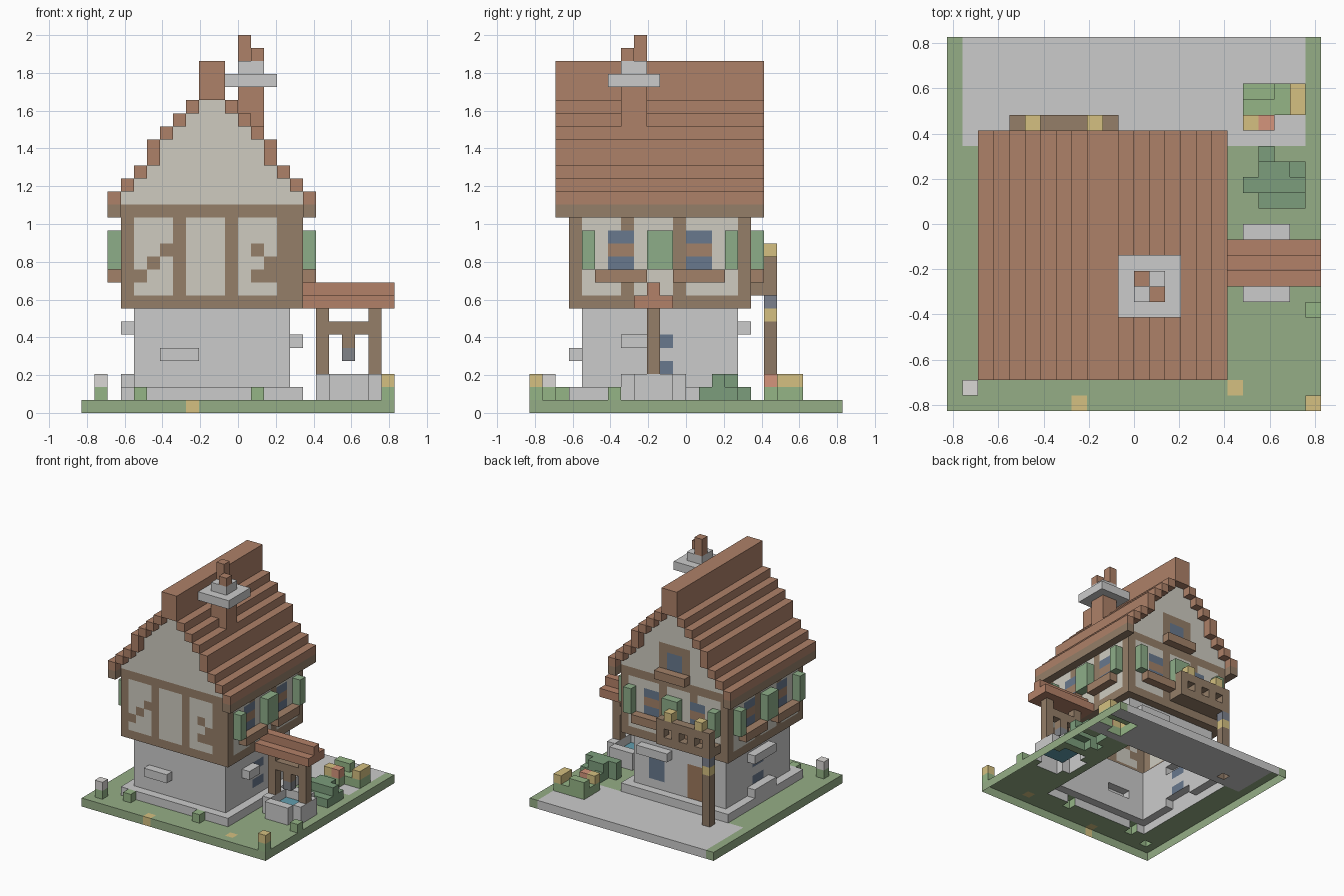
import bpy, bmesh
from mathutils import Vector

if "Cube" in bpy.data.objects:
    bpy.data.objects.remove(bpy.data.objects["Cube"])

U = 2 / 29          # edge of one block
cells = {}          # block position -> part name

COLOURS = {
    "grass": (.30, .42, .24), "path": None, "plinth": None, "stone_wall": None,
    "stone_trim": None, "plaster": (.62, .60, .53), "timber": (.30, .21, .14),
    "roof": (.42, .22, .14), "ridge": (.42, .22, .14), "chimney": (.42, .22, .14),
    "chimney_cap": None, "glass": (.14, .19, .27), "shutter": (.27, .42, .25),
    "sill": (.36, .22, .14), "door": (.34, .19, .11), "balcony": (.30, .21, .14),
    "lantern_post": (.27, .19, .13), "lantern_light": (.66, .53, .22),
    "lantern_cap": (.20, .22, .27), "well_ring": None, "well_water": (.12, .34, .42),
    "well_frame": (.30, .21, .14), "well_roof": (.45, .22, .14),
    "well_bucket": (.22, .23, .25), "bush": (.20, .34, .20), "plant": (.30, .46, .24),
    "yellow_flower": (.66, .53, .22), "red_flower": (.66, .30, .20),
    "white_flower": (.70, .68, .66),
}


def box(part, x, y, z):
    """Fill a block range; later parts replace earlier ones."""
    for i in range(*x):
        for j in range(*y):
            for k in range(*z):
                cells[i, j, k] = part


def mirrored(part, x, y, z):
    """Box plus its copy across the house centre plane x = -2."""
    box(part, x, y, z)
    box(part, (-4 - x[1], -4 - x[0]), y, z)


# Ground with paved yard at the back
box("grass", (-12, 12), (-12, 12), (0, 1))
box("path", (-11, 11), (5, 12), (0, 1))
box("yellow_flower", (-4, -3), (-12, -11), (0, 1))
box("yellow_flower", (6, 7), (-11, -10), (0, 1))

# Masonry lower floor
box("plinth", (-9, 5), (-9, 5), (1, 2))
box("stone_wall", (-8, 4), (-8, 4), (1, 8))
box("stone_trim", (-6, -3), (-9, -8), (4, 5))
box("stone_trim", (4, 5), (-5, -3), (5, 6))
box("stone_trim", (-9, -8), (-4, 0), (6, 7))
box("stone_trim", (-9, -8), (-4, 0), (2, 3))
box("stone_trim", (-1, 3), (4, 5), (6, 7))
mirrored("glass", (3, 4), (-3, -1), (3, 6))
mirrored("stone_trim", (3, 4), (-3, -1), (4, 5))
box("glass", (0, 2), (3, 4), (3, 6))
box("door", (-5, -3), (3, 4), (1, 6))

# Timber-framed upper floor
box("plaster", (-9, 5), (-9, 5), (8, 16))
for z in (8, 15):
    box("timber", (-9, 5), (-9, 5), (z, z + 1))
for x in (-9, 4):
    for y in (-9, 4):
        box("timber", (x, x + 1), (y, y + 1), (8, 16))
for p in (-5, -1, 3):
    box("timber", (p, p + 1), (-9, -8), (9, 15))
for p in (-5, -1):
    box("timber", (p, p + 1), (4, 5), (9, 15))
    mirrored("timber", (4, 5), (p, p + 1), (9, 15))
for x, z in ((-8, 10), (-7, 11), (-6, 12), (1, 12), (2, 11), (1, 10), (2, 10)):
    box("timber", (x, x + 1), (-9, -8), (z, z + 1))

# Upper windows, shutters and sills on the two sides and the back
for a in (-6, 0):
    for z, part in ((11, "glass"), (12, "sill"), (13, "glass")):
        mirrored(part, (4, 5), (a, a + 2), (z, z + 1))
        box(part, (a, a + 2), (4, 5), (z, z + 1))
    mirrored("sill", (5, 6), (a - 1, a + 3), (10, 11))
    box("sill", (a - 1, a + 3), (5, 6), (10, 11))
for a, b in ((-8, -7), (-3, -1), (3, 4)):
    mirrored("shutter", (5, 6), (a, b), (11, 14))
    box("shutter", (a, b), (5, 6), (11, 14))

# Gable filling and stepped roof
tops = [16, 17, 18, 19, 21, 22, 23, 24]
for n in range(7):
    x, lo, hi = -10 + n, tops[n], tops[n + 1]
    mirrored("plaster", (x, x + 1), (-9, 5), (16, lo))
    mirrored("roof", (x, x + 1), (-10, 6), (lo, hi))
box("plaster", (-3, -1), (-9, 5), (16, 24))
box("ridge", (-3, -1), (-10, 6), (24, 27))
mirrored("timber", (5, 6), (-10, 6), (15, 16))

# Attic window in the back gable
box("timber", (-4, 0), (4, 5), (16, 20))
box("glass", (-3, -1), (4, 5), (17, 19))
box("sill", (-4, 0), (5, 6), (16, 17))

# Chimney
box("chimney", (0, 2), (-5, -3), (20, 25))
box("chimney_cap", (-1, 3), (-6, -2), (25, 26))
box("chimney_cap", (0, 2), (-5, -3), (26, 27))
box("chimney", (0, 1), (-4, -3), (27, 29))
box("chimney", (1, 2), (-5, -4), (27, 28))

# Balcony with pierced rail and flowers, lantern post below
box("balcony", (-8, -1), (5, 7), (9, 10))
for x in range(-8, -1):
    for z in (10, 11):
        if z == 11 or x % 2 == 0 or x == -8:
            box("balcony", (x, x + 1), (6, 7), (z, z + 1))
for x in (-7, -3):
    box("yellow_flower", (x, x + 1), (6, 7), (12, 13))
box("lantern_post", (-8, -7), (6, 7), (1, 7))
box("lantern_light", (-8, -7), (6, 7), (7, 8))
box("lantern_cap", (-8, -7), (6, 7), (8, 9))

# Well
box("well_ring", (7, 10), (-5, 0), (1, 3))
box("well_ring", (6, 11), (-4, -1), (1, 3))
for k in (1, 2):
    for i in range(7, 10):
        for j in range(-4, -1):
            if k == 1:
                cells[i, j, k] = "well_water"
            else:
                del cells[i, j, k]
for x in (6, 10):
    box("well_frame", (x, x + 1), (-3, -2), (3, 8))
box("well_frame", (7, 10), (-3, -2), (6, 7))
box("well_frame", (8, 9), (-3, -2), (5, 6))
box("well_bucket", (8, 9), (-3, -2), (4, 5))
box("well_roof", (5, 12), (-4, -1), (8, 9))
box("well_roof", (5, 12), (-3, -2), (9, 10))

# Bushes, flower bed and loose plants
box("bush", (7, 11), (2, 3), (1, 3))
box("bush", (8, 11), (1, 4), (1, 2))
box("bush", (8, 10), (2, 4), (2, 3))
box("bush", (8, 9), (4, 5), (1, 2))
box("plant", (7, 11), (7, 9), (1, 2))
box("plant", (7, 9), (6, 7), (1, 2))
box("plant", (7, 9), (8, 9), (2, 3))
box("yellow_flower", (7, 8), (6, 7), (2, 3))
box("red_flower", (8, 9), (6, 7), (2, 3))
box("yellow_flower", (10, 11), (7, 9), (2, 3))
for x, y in ((1, -10), (-8, -10), (11, -6), (-11, -11), (11, -12)):
    box("plant", (x, x + 1), (y, y + 1), (1, 2))
box("white_flower", (-11, -10), (-11, -10), (2, 3))
box("yellow_flower", (11, 12), (-12, -11), (2, 3))

# Turn each part into a mesh of its exposed block faces (open underneath)
AXES = [Vector((1, 0, 0)), Vector((0, 1, 0)), Vector((0, 0, 1))]
for part, colour in COLOURS.items():
    bm, verts = bmesh.new(), {}
    for pos in [p for p, name in cells.items() if name == part]:
        centre = Vector(pos) + Vector((.5, .5, .5))
        for a in range(3):
            for s in (1, -1):
                n = AXES[a] * s
                near = tuple(int(c) for c in Vector(pos) + n)
                if near in cells or near[2] < 0:
                    continue
                u, v = AXES[(a + 1) % 3], AXES[(a + 2) % 3] * s
                quad = []
                for p, q in ((-1, -1), (1, -1), (1, 1), (-1, 1)):
                    co = centre + (n + u * p + v * q) / 2
                    key = tuple(round(c) for c in co)
                    if key not in verts:
                        verts[key] = bm.verts.new(co * U)
                    quad.append(verts[key])
                bm.faces.new(quad)
    mesh = bpy.data.meshes.new(part)
    bm.to_mesh(mesh)
    bm.free()
    bpy.context.collection.objects.link(bpy.data.objects.new(part, mesh))
    if colour:
        mat = bpy.data.materials.new(part)
        mat.diffuse_color = (*colour, 1)
        mat.use_nodes = True
        mat.node_tree.nodes["Principled BSDF"].inputs["Base Color"].default_value = mat.diffuse_color
        mesh.materials.append(mat)
